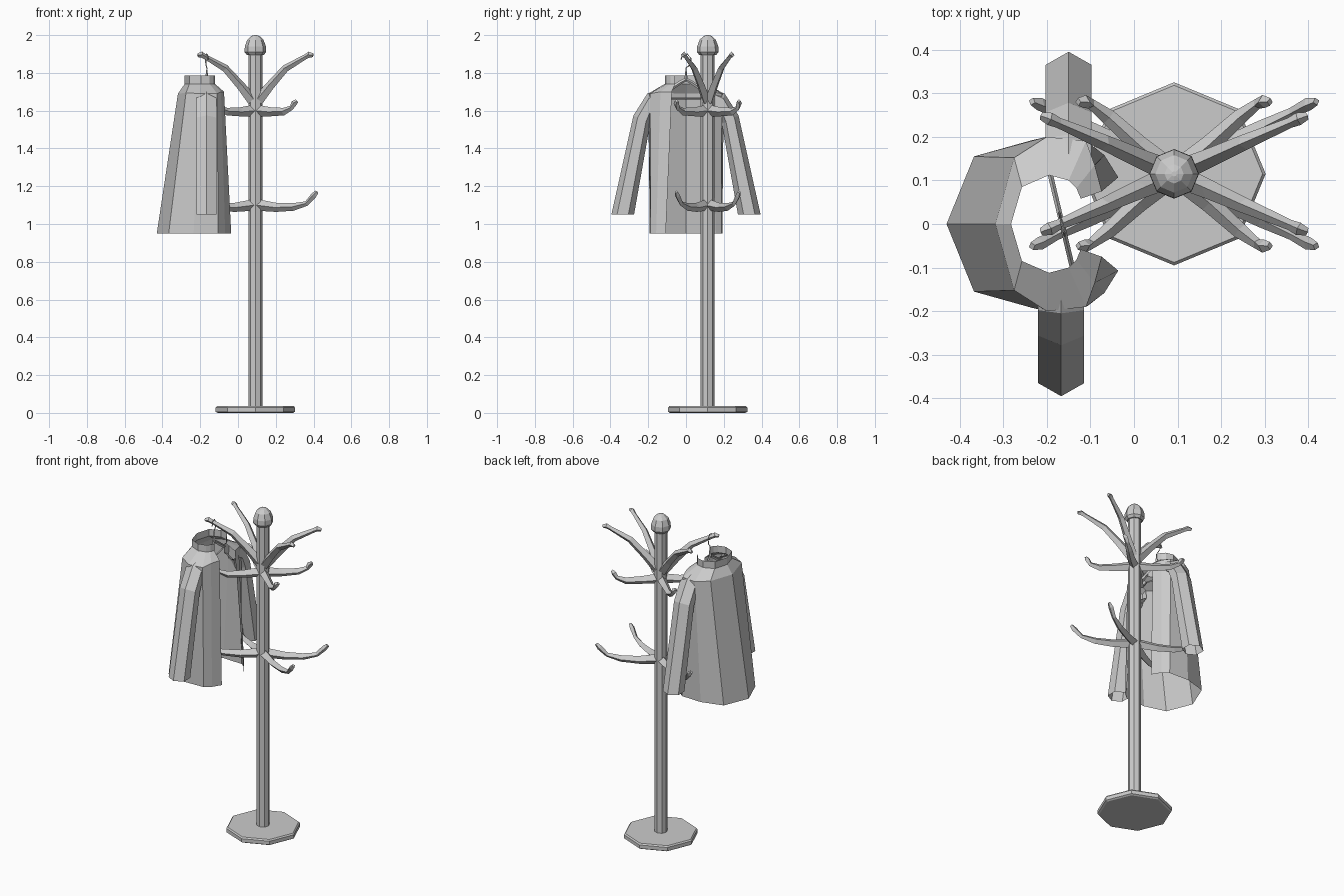
import bpy, math
from mathutils import Vector

if "Cube" in bpy.data.objects:
    bpy.data.objects.remove(bpy.data.objects["Cube"])

PX, PY = 0.092, 0.115  # pole axis


def make(name, verts, faces):
    me = bpy.data.meshes.new(name)
    me.from_pydata([tuple(v) for v in verts], [], faces)
    me.update()
    ob = bpy.data.objects.new(name, me)
    bpy.context.collection.objects.link(ob)
    return ob


def loft(name, rings, closed=True, caps=True):
    """Skin a list of equal-length rings."""
    n = len(rings[0])
    verts = [p for r in rings for p in r]
    faces = []
    for i in range(len(rings) - 1):
        for j in range(n if closed else n - 1):
            k = (j + 1) % n
            faces.append((i * n + j, i * n + k, (i + 1) * n + k, (i + 1) * n + j))
    if caps:
        faces.append(tuple(reversed(range(n))))
        faces.append(tuple(range(len(verts) - n, len(verts))))
    return make(name, verts, faces)


def lathe(name, profile, n=8):
    rings = [[(PX + r * math.cos(2 * math.pi * j / n), PY + r * math.sin(2 * math.pi * j / n), z)
              for j in range(n)] for r, z in profile]
    return loft(name, rings)


def tube(name, path, sizes, n=4):
    """Tapered tube; sizes are (half width, half height) per point."""
    pts = [Vector(p) for p in path]
    rings = []
    for i, p in enumerate(pts):
        t = (pts[min(i + 1, len(pts) - 1)] - pts[max(i - 1, 0)]).normalized()
        ref = Vector((0, 0, 1)) if abs(t.z) < 0.95 else Vector((1, 0, 0))
        side = t.cross(ref).normalized()
        up = side.cross(t)
        w, h = sizes[i]
        rings.append([p + side * w * math.cos(2 * math.pi * j / n) + up * h * math.sin(2 * math.pi * j / n)
                      for j in range(n)])
    return loft(name, rings)


# Stand
lathe("base", [(0.2, 0), (0.21, 0.006), (0.21, 0.028), (0.203, 0.036)])
lathe("pole", [(0.037, 0.03), (0.037, 1.91)])
lathe("knob", [(0.045, 1.895), (0.057, 1.91), (0.056, 1.94), (0.043, 1.975), (0.022, 1.995), (0.006, 2.0)])

# Three tiers of four hooks, mirrored about the pole
tiers = {
    "top_hook": [(0.015, 0.008, 1.655), (0.08, 0.036, 1.735), (0.16, 0.072, 1.825),
                 (0.265, 0.117, 1.885), (0.285, 0.126, 1.897), (0.305, 0.133, 1.893)],
    "middle_hook": [(0.015, 0.012, 1.6), (0.08, 0.066, 1.594), (0.15, 0.13, 1.595),
                    (0.19, 0.16, 1.615), (0.205, 0.166, 1.64), (0.22, 0.165, 1.652)],
    "lower_hook": [(0.015, 0.01, 1.1), (0.11, 0.06, 1.088), (0.2, 0.105, 1.09),
                   (0.27, 0.14, 1.108), (0.308, 0.16, 1.15), (0.326, 0.166, 1.17)],
}
sizes = [(0.026, 0.03), (0.022, 0.024), (0.018, 0.02), (0.012, 0.013), (0.015, 0.016), (0.009, 0.01)]
for name, path in tiers.items():
    for sx in (1, -1):
        for sy in (1, -1):
            tube(name, [(PX + sx * x, PY + sy * y, z) for x, y, z in path], sizes)


# Coat body: half rings from back centre to the open front edge, mirrored in y
def coat_ring(half):
    return [(x, -y, z) for x, y, z in reversed(half[1:])] + list(half)


hem = [(x, y, 0.95) for x, y in
       [(-0.43, 0), (-0.367, 0.155), (-0.235, 0.192), (-0.105, 0.187), (-0.068, 0.158), (-0.036, 0.107)]]
shoulder = [(-0.318, 0, 1.69), (-0.275, 0.152, 1.695), (-0.2, 0.2, 1.69),
            (-0.11, 0.19, 1.69), (-0.09, 0.135, 1.7), (-0.074, 0.075, 1.7)]
collar = [(-0.282, 0), (-0.257, 0.085), (-0.195, 0.112), (-0.15, 0.1), (-0.132, 0.082), (-0.122, 0.058)]
loft("coat_body", [coat_ring(hem), coat_ring(shoulder),
                   coat_ring([(x, y, 1.742) for x, y in collar]),
                   coat_ring([(x, y, 1.785) for x, y in collar])], closed=False, caps=False)

# Six-sided sleeves, open at the cuff; each ring is outer (y, z) and inner (y, z)
sections = [((0.16, 1.71), (0.15, 1.6)), ((0.205, 1.69), (0.175, 1.585)),
            ((0.278, 1.575), (0.19, 1.53)), ((0.395, 1.05), (0.275, 1.05))]
for side, cx in ((1, -0.15), (-1, -0.167)):
    rings = []
    for (yo, zo), (yi, zi) in sections:
        ring = []
        for j in range(6):
            a = math.pi * j / 3
            f = (1 - math.cos(a)) / 2
            ring.append((cx + 0.061 * math.sin(a), side * (yo + (yi - yo) * f), zo + (zi - zo) * f))
        rings.append(ring if side > 0 else ring[::-1])
    loft("sleeve", rings, caps=False)

# Hanger: triangular frame turned slightly, plus wire hook
HX = -0.165
d = Vector((0.23, -0.97, 0))


def on_hanger(s, z):
    return (HX + d.x * s, d.y * s, z)


frame = [on_hanger(-0.16, 1.665), on_hanger(-0.03, 1.75), on_hanger(0, 1.765),
         on_hanger(0.03, 1.75), on_hanger(0.16, 1.665)]
tube("hanger_arms", frame, [(0.006, 0.01)] * 5)
tube("hanger_bar", [frame[0], frame[-1]], [(0.005, 0.005)] * 2)
tube("hanger_neck", [on_hanger(0, 1.76), on_hanger(0, 1.815)], [(0.01, 0.01), (0.003, 0.003)])
hook = [on_hanger(0, 1.8), on_hanger(0, 1.825), on_hanger(-0.022, 1.845), on_hanger(-0.028, 1.875),
        on_hanger(-0.008, 1.9), on_hanger(0.018, 1.895), on_hanger(0.028, 1.87)]
tube("hanger_hook", hook, [(0.003, 0.003)] * 7)
